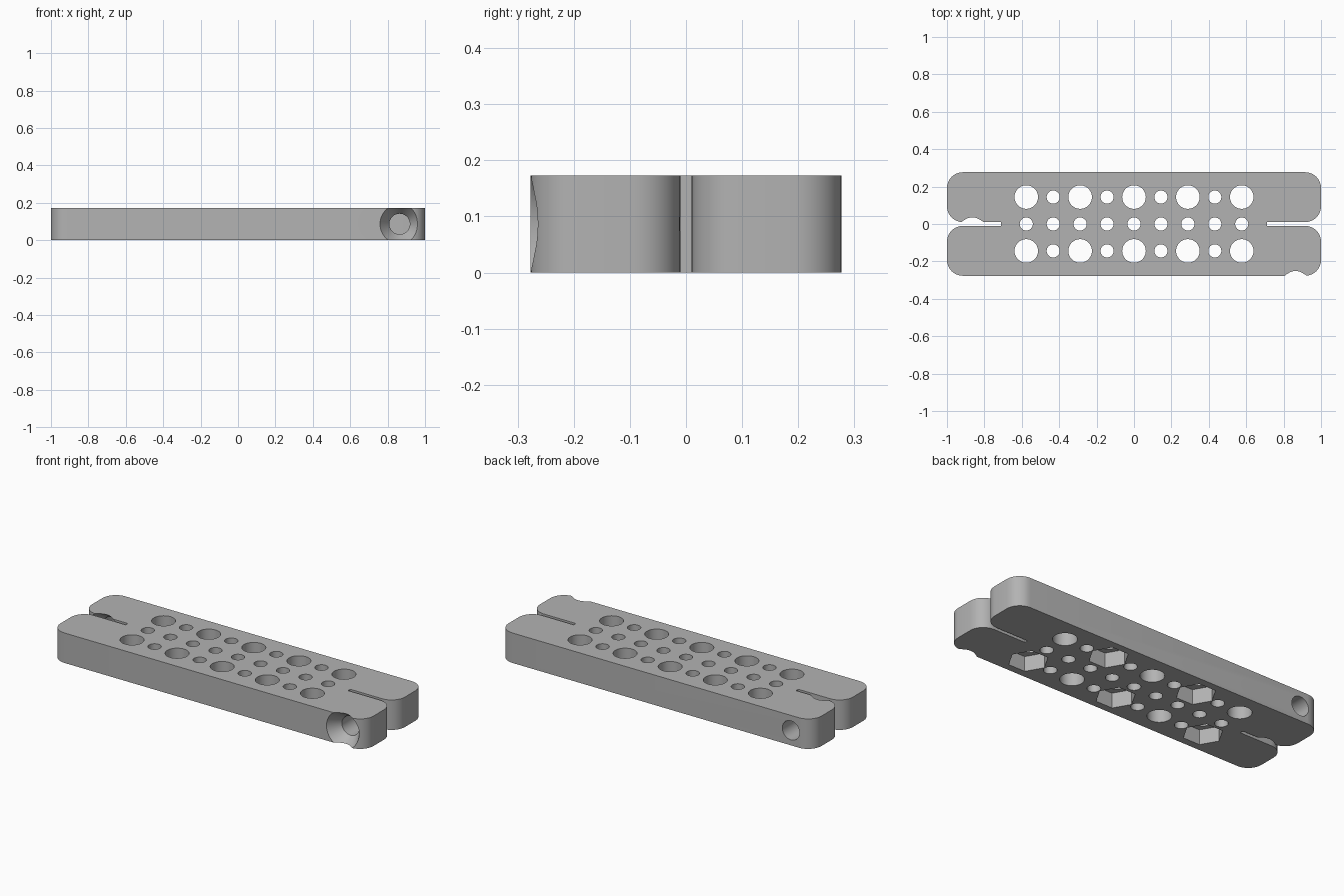
import bpy, bmesh, math
from mathutils import Vector

if "Cube" in bpy.data.objects:
    bpy.data.objects.remove(bpy.data.objects["Cube"])

HALF_W, HEIGHT, CORNER, SLOT = 0.277, 0.173, 0.085, 0.01
PITCH = 0.144

grey = bpy.data.materials.new("matte_grey")
grey.use_nodes = True
colour = (0.45, 0.45, 0.45, 1)
grey.diffuse_color = colour
grey.node_tree.nodes["Principled BSDF"].inputs["Base Color"].default_value = colour


def make_object(name, bm):
    bmesh.ops.recalc_face_normals(bm, faces=bm.faces)
    mesh = bpy.data.meshes.new(name)
    bm.to_mesh(mesh)
    bm.free()
    mesh.materials.append(grey)
    obj = bpy.data.objects.new(name, mesh)
    bpy.context.collection.objects.link(obj)
    return obj


def arc(cx, cy, start, end, steps=8):
    angles = [math.radians(start + (end - start) * i / steps) for i in range(steps + 1)]
    return [(cx + CORNER * math.cos(a), cy + CORNER * math.sin(a)) for a in angles]


def lathe(name, origin, axis, rings, sides):
    """Closed solid turned around an axis; rings are (distance, radius)."""
    axis = Vector(axis)
    u = Vector((1, 0, 0))
    v = axis.cross(u)
    bm = bmesh.new()
    loops = []
    for dist, radius in rings:
        loop = []
        for i in range(sides):
            a = math.tau * i / sides
            offset = (u * math.cos(a) + v * math.sin(a)) * radius
            loop.append(bm.verts.new(Vector(origin) + axis * dist + offset))
        loops.append(loop)
    for low, high in zip(loops, loops[1:]):
        for i in range(sides):
            j = (i + 1) % sides
            bm.faces.new((low[i], low[j], high[j], high[i]))
    bm.faces.new(loops[0])
    bm.faces.new(loops[-1])
    return make_object(name, bm)


# Plate outline: one quarter with rounded arm end and half slot, mirrored around
edge = 1 - CORNER
quarter = [(0.71, 0), (0.71, SLOT)]
quarter = [(0.71, SLOT)] + arc(edge, SLOT + CORNER, -90, 0) + arc(edge, HALF_W - CORNER, 0, 90)
back = quarter + [(-x, y) for x, y in reversed(quarter)]
outline = back + [(-x, -y) for x, y in back]

bm = bmesh.new()
base = bm.faces.new([bm.verts.new((x, y, 0)) for x, y in outline])
top = bmesh.ops.extrude_face_region(bm, geom=[base])["geom"]
bmesh.ops.translate(bm, vec=(0, 0, HEIGHT), verts=[g for g in top if isinstance(g, bmesh.types.BMVert)])
plate = make_object("perforated_plate", bm)

# Grid of through holes, with hexagonal nut pockets under every other large hole
cutters = []
through = (-0.05, HEIGHT + 0.05)
for row in (-1, 0, 1):
    for col in range(-4, 5):
        spot = (col * PITCH, row * PITCH, 0)
        large = row != 0 and col % 2 == 0
        radius = 0.063 if large else 0.035
        cutters.append(lathe("hole_cutter", spot, (0, 0, 1), [(d, radius) for d in through], 40))
        if large and (col % 4 == 0) == (row < 0):
            cutters.append(lathe("nut_pocket_cutter", spot, (0, 0, 1), [(-0.05, 0.105), (0.086, 0.105)], 6))

# Countersunk cross holes: one from the front face, one from the left-hand slot
for x, y, length in ((6 * PITCH, -HALF_W, HALF_W), (-6 * PITCH, SLOT, HALF_W + 0.03)):
    rings = [(-0.01, 0.112), (0.07, 0.055), (length, 0.055)]
    cutters.append(lathe("screw_hole_cutter", (x, y, HEIGHT / 2), (0, 1, 0), rings, 48))

# Cut everything out of the plate
bpy.ops.object.select_all(action='DESELECT')
bpy.context.view_layer.objects.active = plate
plate.select_set(True)
for cutter in cutters:
    cut = plate.modifiers.new("cut", 'BOOLEAN')
    cut.operation = 'DIFFERENCE'
    cut.solver = 'EXACT'
    cut.object = cutter
    bpy.ops.object.modifier_apply(modifier=cut.name)
    bpy.data.objects.remove(cutter)

bpy.ops.object.shade_smooth_by_angle(angle=math.radians(30))
